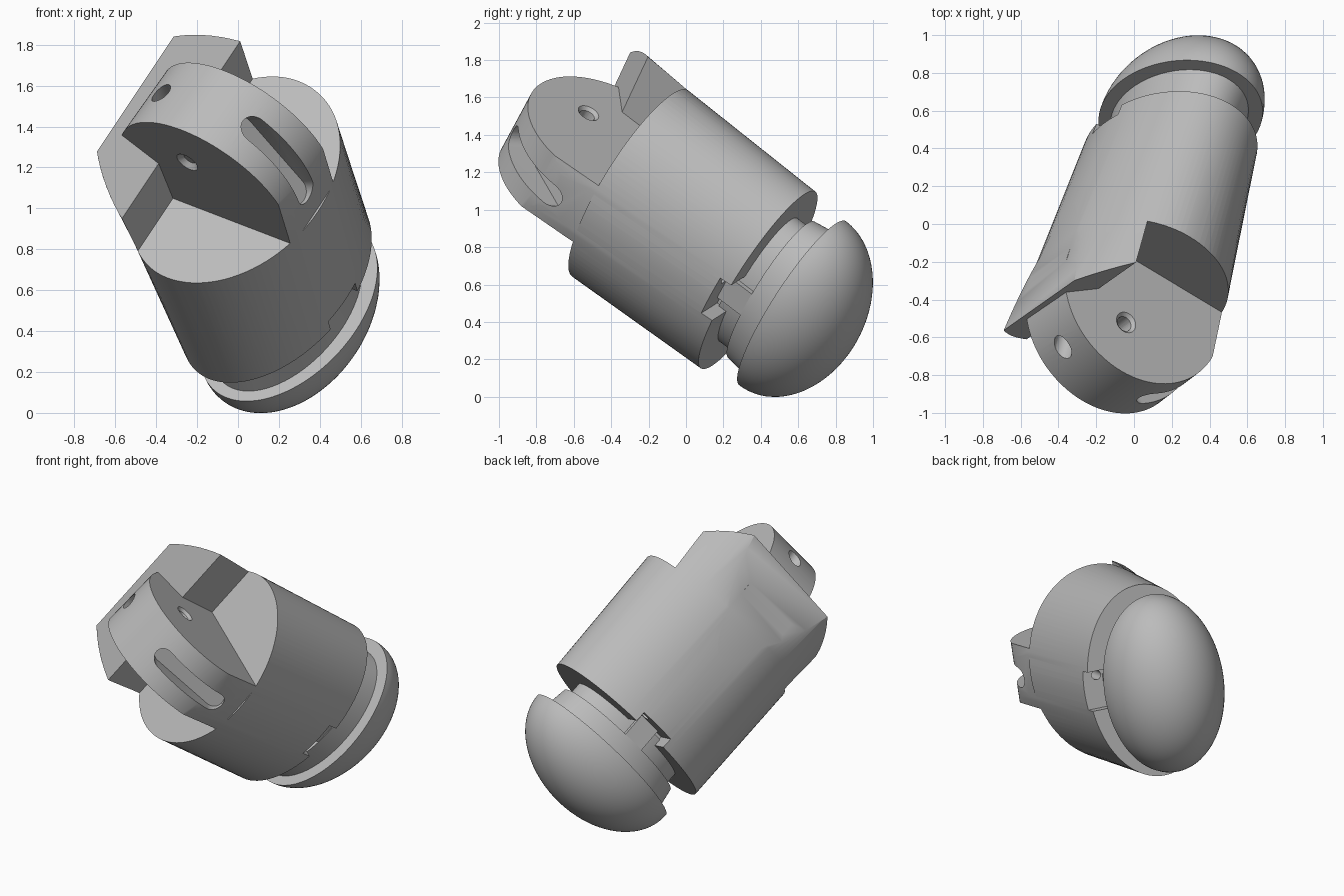
import bpy, bmesh, math
from mathutils import Matrix, Vector

if "Cube" in bpy.data.objects:
    bpy.data.objects.remove(bpy.data.objects["Cube"], do_unlink=True)

# Local frame: u = hinge axis, v = bending direction, w = finger axis towards the tip
W = Vector((0.24, 0.773, -0.587)).normalized()
U = Vector((0.531, 0.4055, 0.7475))
U = (U - W * U.dot(W)).normalized()
V = W.cross(U)
FRAME = Matrix((U, V, W)).transposed().to_4x4()
FRAME.translation = (0.24, 0.565, 0.49)

grey = bpy.data.materials.new("plain grey")
grey.use_nodes = True
COLOUR = (0.5, 0.5, 0.5, 1)
grey.diffuse_color = COLOUR
grey.node_tree.nodes["Principled BSDF"].inputs["Base Color"].default_value = COLOUR


def make(name, bm):
    bmesh.ops.recalc_face_normals(bm, faces=bm.faces)
    mesh = bpy.data.meshes.new(name)
    bm.to_mesh(mesh)
    bm.free()
    mesh.materials.append(grey)
    ob = bpy.data.objects.new(name, mesh)
    bpy.context.collection.objects.link(ob)
    ob.matrix_world = FRAME
    return ob


def loft(name, sections, n=96):
    """Skin oval sections given as (w, half_u, front half_v, rear half_v)."""
    bm = bmesh.new()
    rings = []
    for w, a, front, rear in sections:
        rings.append([bm.verts.new((a * math.cos(t),
                                    (front if math.sin(t) > 0 else rear) * math.sin(t), w))
                      for t in (2 * math.pi * i / n for i in range(n))])
    for low, high in zip(rings, rings[1:]):
        for i in range(n):
            j = (i + 1) % n
            bm.faces.new((low[i], low[j], high[j], high[i]))
    bm.faces.new(rings[0])
    bm.faces.new(rings[-1])
    return make(name, bm)


def extrude(name, outline, vec):
    """Closed solid between an outline and its copy moved by vec."""
    bm = bmesh.new()
    low = [bm.verts.new(p) for p in outline]
    high = [bm.verts.new(Vector(p) + Vector(vec)) for p in outline]
    for i in range(len(low)):
        j = (i + 1) % len(low)
        bm.faces.new((low[i], low[j], high[j], high[i]))
    bm.faces.new(low[::-1])
    bm.faces.new(high)
    return make(name, bm)


def prism(name, points, u0, u1, skew=0.0):
    """Extrude a (v, w) outline along u, shearing w by skew."""
    return extrude(name, [(u0, v, w + skew * u0) for v, w in points],
                   (u1 - u0, 0, skew * (u1 - u0)))


def block(name, u0, u1, v0, v1, w0, w1):
    return prism(name, [(v0, w0), (v1, w0), (v1, w1), (v0, w1)], u0, u1)


def rod(name, start, end, r, r2=None):
    start, end = Vector(start), Vector(end)
    axis = end - start
    turn = axis.to_track_quat('Z', 'Y').to_matrix().to_4x4()
    bm = bmesh.new()
    bmesh.ops.create_cone(bm, cap_ends=True, segments=32, radius1=r,
                          radius2=r if r2 is None else r2, depth=axis.length,
                          matrix=Matrix.Translation((start + end) / 2) @ turn)
    return make(name, bm)


def combine(target, other, operation):
    mod = target.modifiers.new("combine", 'BOOLEAN')
    mod.operation, mod.solver, mod.object = operation, 'EXACT', other
    bpy.context.view_layer.update()
    bpy.ops.object.select_all(action='DESELECT')
    bpy.context.view_layer.objects.active = target
    target.select_set(True)
    bpy.ops.object.modifier_apply(modifier=mod.name)
    bpy.data.objects.remove(other, do_unlink=True)


# Body: flaring oval loft trimmed by shoulder, stop and hinge lug outlines
BACK, FLOOR, LUG = -0.23, -1.11, 0.195
CV, CW, R = 0.035, -1.32, 0.487
body = loft("finger_body", [(BACK, 0.615, 0.415, 0.4), (-1.15, 0.62, 0.515, 0.47),
                            (-1.6, 0.62, 0.555, 0.56), (-1.95, 0.62, 0.58, 0.6)])
shape = prism("shoulder_outline", [(1, 0), (1, FLOOR), (-0.225, FLOOR), (-0.225, -1.4),
                                   (-0.45, -1.575), (-0.45, -0.7), (-0.9, -0.7), (-0.9, 0)],
              -0.9, 0.9, -0.05)
arc = [(CV + R * math.cos(math.pi * i / 48), CW - R * math.sin(math.pi * i / 48))
       for i in range(49)]
lug = prism("lug_outline", [(CV + R - 0.05, -0.6), (CV + R - 0.02, -1.15)] + arc
            + [(CV - R + 0.03, -0.6)], -LUG - 0.015, LUG - 0.015)
combine(shape, lug, 'UNION')
combine(body, shape, 'INTERSECT')

# Hinge bore with chamfered mouths
HV, HW = -0.018, -1.51
combine(body, rod("bore", (-0.4, HV, HW), (0.4, HV, HW), 0.042), 'DIFFERENCE')
for s, face in ((1, LUG - 0.015), (-1, LUG + 0.015)):
    combine(body, rod("mouth", (s * (face + 0.01), HV, HW), (s * (face - 0.025), HV, HW),
                      0.07, 0.035), 'DIFFERENCE')

# Cable hole through the lug, and the long cable slot on the bending side
combine(body, rod("cable_hole", (-0.015, -0.24, -2.1), (-0.015, -0.24, -1.2), 0.055),
        'DIFFERENCE')
a, b = Vector((-0.015, 0.30, -1.70)), Vector((-0.03, 0.52, -1.33))
along = (b - a).normalized()
side = Vector((1, 0, 0))
out = side.cross(along).normalized()
if out.y < 0:
    out = -out
stadium = []
for end, start in ((b, -0.5), (a, 0.5)):
    for i in range(17):
        t = math.pi * (start + i / 16)
        stadium.append(end + 0.065 * (math.cos(t) * along + math.sin(t) * side) - 0.08 * out)
combine(body, extrude("cable_slot", stadium, 0.4 * out), 'DIFFERENCE')

# Keyways and small cable outlets at the back end
for s in (1, -1):
    combine(body, block("keyway", -0.12, 0.13, s * 0.24, s * 0.6, -0.3, -0.1), 'DIFFERENCE')
    combine(body, rod("outlet", (0.09, s * 0.33, -0.7), (0.09, s * 0.33, 0), 0.03), 'DIFFERENCE')

# Tip: neck, wider collar and domed pad
neck = loft("tip_neck", [(-0.28, 0.43, 0.265, 0.265), (-0.1, 0.43, 0.265, 0.265)])
collar = loft("tip_collar", [(-0.14, 0.475, 0.295, 0.295), (0.02, 0.5, 0.315, 0.315)])
HEIGHT, STEPS = 0.4, 20
dome = loft("tip_dome", [(HEIGHT * math.sin(t), 0.57 * math.cos(t), 0.385 * math.cos(t),
                          0.385 * math.cos(t))
                         for t in (i / STEPS * 1.55 for i in range(STEPS + 1))])
dome.matrix_world = FRAME @ Matrix.Translation((0.013, 0, 0))

# Keys joining the tip to the body
keys = [block(name, -0.06, 0.09, s * 0.15, s * 0.29, -0.31, 0.02)
        for name, s in (("front_key", 1), ("rear_key", -1))]

# Smooth curved faces, keep edges sharp
bpy.ops.object.select_all(action='DESELECT')
for ob in [body, neck, collar, dome] + keys:
    ob.select_set(True)
bpy.context.view_layer.objects.active = body
bpy.ops.object.shade_smooth_by_angle(angle=math.radians(30))
